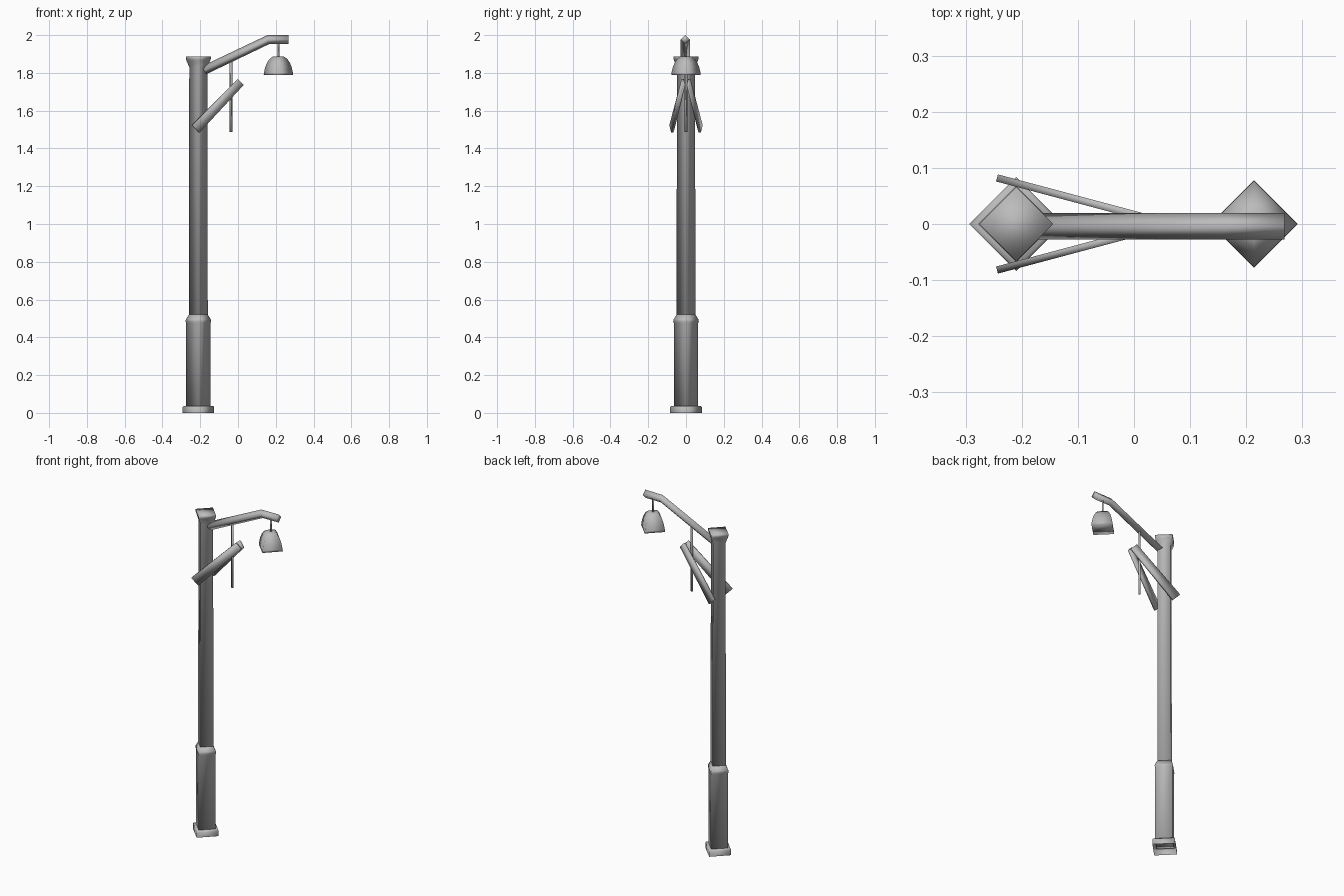
import bpy
import bmesh
from math import cos, sin, pi
from mathutils import Vector

cube = bpy.data.objects.get("Cube")
if cube:
    bpy.data.objects.remove(cube)

metal = bpy.data.materials.new("grey_metal")
metal.use_nodes = True
GREY = (0.5, 0.5, 0.5, 1)
metal.diffuse_color = GREY
metal.node_tree.nodes["Principled BSDF"].inputs["Base Color"].default_value = GREY


def finish(name, bm):
    bmesh.ops.recalc_face_normals(bm, faces=bm.faces)
    mesh = bpy.data.meshes.new(name)
    bm.to_mesh(mesh)
    bm.free()
    mesh.materials.append(metal)
    mesh.shade_smooth()
    obj = bpy.data.objects.new(name, mesh)
    bpy.context.collection.objects.link(obj)
    return obj


def skin(name, rings, cap_start=True, cap_end=True):
    """Bridge a series of equal-sided rings into one body."""
    bm = bmesh.new()
    loops = [[bm.verts.new(p) for p in ring] for ring in rings]
    n = len(loops[0])
    for a, b in zip(loops, loops[1:]):
        for i in range(n):
            j = (i + 1) % n
            bm.faces.new((a[i], a[j], b[j], b[i]))
    if cap_start:
        bm.faces.new(loops[0])
    if cap_end:
        bm.faces.new(loops[-1])
    return finish(name, bm)


def diamond(name, x, profile, **caps):
    """Four-sided lathe with its corners on the axes."""
    rings = [[(x + r * cos(k * pi / 2), r * sin(k * pi / 2), z) for k in range(4)]
             for r, z in profile]
    return skin(name, rings, **caps)


POLE_X, LAMP_X = -0.21, 0.214

# Base plate and stepped post with a flared cap
diamond("base_plate", POLE_X,
        [(0.084, 0), (0.084, 0.03), (0.078, 0.037), (0.06, 0.037)],
        cap_start=False, cap_end=False)
diamond("lower_post", POLE_X,
        [(0.064, 0.03), (0.064, 0.475), (0.068, 0.485), (0.066, 0.495), (0.05, 0.52)])
diamond("upper_post", POLE_X,
        [(0.05, 0.5), (0.048, 1.83), (0.063, 1.865), (0.066, 1.875), (0.066, 1.887)])

# Bent arm with a diamond section
R = 0.024
arm = []
for x, z, nx, nz in ((-0.18, 1.814, -0.42, 0.91), (0.16, 1.976, -0.22, 0.98),
                     (0.268, 1.977, 0, 1)):
    c, up, side = Vector((x, -0.004, z)), Vector((nx, 0, nz)), Vector((0, 1, 0))
    arm.append([c + up * R, c + side * R, c - up * R, c - side * R])
skin("arm", arm)

# Lamp shade and hanging rods
diamond("lamp_shade", LAMP_X,
        [(0.078, 1.788), (0.077, 1.8), (0.07, 1.83), (0.06, 1.855),
         (0.045, 1.876), (0.03, 1.886)])
diamond("lamp_rod", LAMP_X, [(0.006, 1.88), (0.006, 1.965)])
diamond("hanging_rod", -0.037, [(0.007, 1.487), (0.007, 1.88)])

# Mirrored pair of flat braces, converging toward the arm
for side, label in ((1, "back"), (-1, "front")):
    low = Vector((-0.225, side * 0.077, 1.503))
    high = Vector((0.013, side * 0.0135, 1.751))
    along = (high - low).normalized()
    thick = along.cross(Vector((0, 0, 1))).normalized()
    wide = along.cross(thick)
    rings = []
    for c, half in ((low, 0.028), (high, 0.022)):
        rings.append([c + wide * half * a + thick * 0.0065 * b
                      for a, b in ((1, 1), (1, -1), (-1, -1), (-1, 1))])
    skin(label + "_brace", rings)
